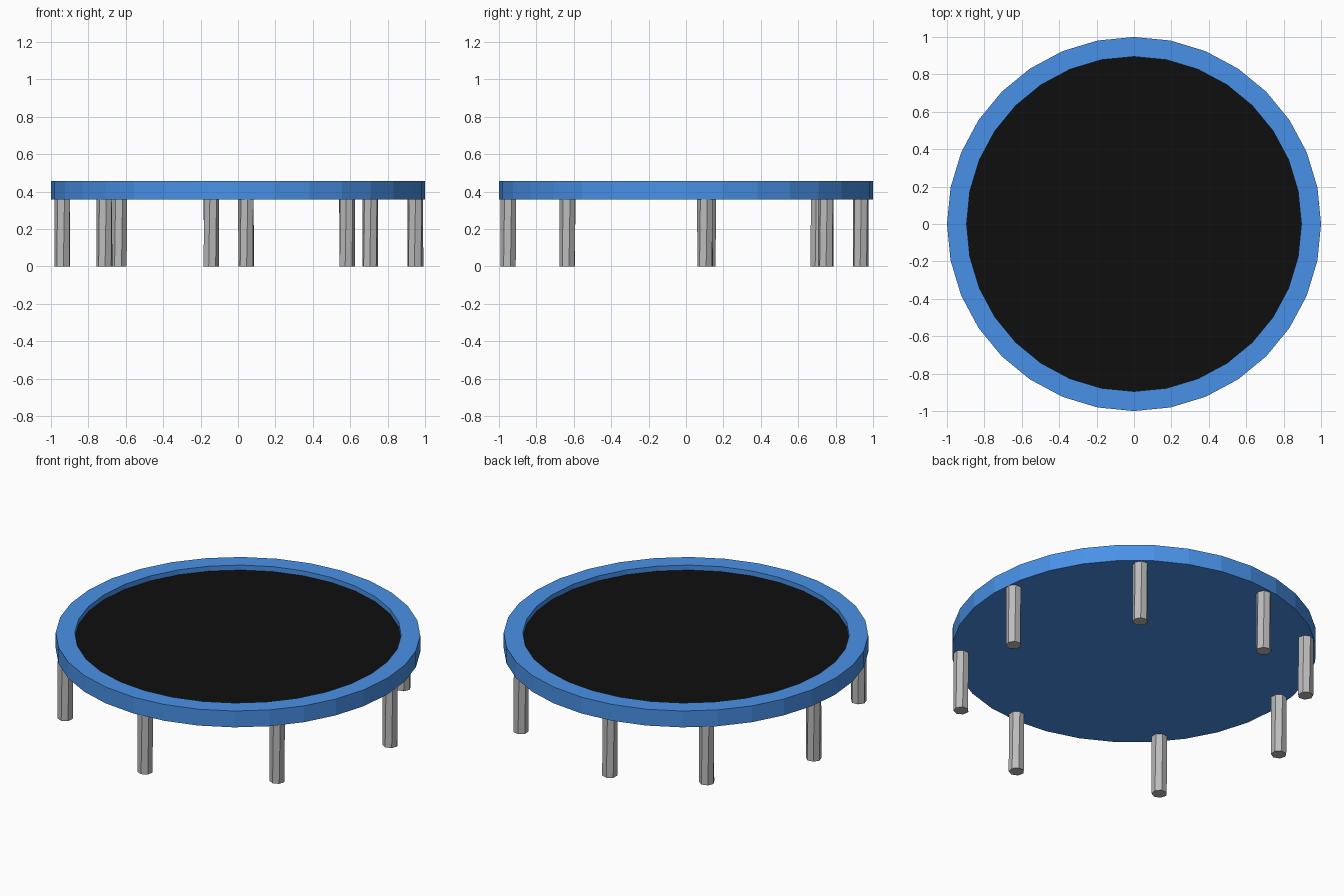
import bpy, bmesh
from math import cos, sin, pi, radians, atan2

if "Cube" in bpy.data.objects:
    bpy.data.objects.remove(bpy.data.objects["Cube"])

SIDES = 32


def ring(bm, r, z, n=SIDES, cx=0, cy=0, turn=0):
    return [bm.verts.new((cx + r * cos(turn + 2 * pi * i / n),
                          cy + r * sin(turn + 2 * pi * i / n), z)) for i in range(n)]


def bridge(bm, a, b):
    n = len(a)
    for i in range(n):
        j = (i + 1) % n
        bm.faces.new((a[i], a[j], b[j], b[i]))


def material(name, color):
    mat = bpy.data.materials.new(name)
    mat.diffuse_color = (*color, 1)
    mat.use_nodes = True
    mat.node_tree.nodes["Principled BSDF"].inputs["Base Color"].default_value = mat.diffuse_color
    return mat


def finish(bm, name, mat):
    bm.normal_update()
    me = bpy.data.meshes.new(name)
    bm.to_mesh(me)
    bm.free()
    me.materials.append(mat)
    ob = bpy.data.objects.new(name, me)
    bpy.context.collection.objects.link(ob)
    return ob


blue = material("blue_padding", (0.066, 0.285, 0.8))
black = material("black_fabric", (0.0047, 0.0047, 0.0047))
grey = material("grey_metal", (0.5, 0.5, 0.5))

# Blue frame: closed underside, outer wall, rim and recessed inner wall
bm = bmesh.new()
loops = [ring(bm, r, z) for r, z in
         ((1, 0.358), (1, 0.457), (0.895, 0.457), (0.895, 0.427))]
bm.faces.new(loops[0][::-1])
for a, b in zip(loops, loops[1:]):
    bridge(bm, a, b)
finish(bm, "padded_frame", blue)

# Black jumping mat closing the recess
bm = bmesh.new()
bm.faces.new(ring(bm, 0.895, 0.427))
finish(bm, "jumping_mat", black)

# Eight slightly twisted legs, unevenly spaced under the rim
LEGS = [(0.948, 0.103), (0.582, 0.748), (-0.144, 0.934), (-0.635, 0.707),
        (-0.938, 0.118), (-0.713, -0.633), (0.044, -0.95), (0.707, -0.633)]
for k, (x, y) in enumerate(LEGS, 1):
    bm = bmesh.new()
    start = atan2(y, x)
    low = ring(bm, 0.043, 0, 7, x, y, start)
    high = ring(bm, 0.043, 0.36, 7, x, y, start + radians(8))
    bm.faces.new(low[::-1])
    bridge(bm, low, high)
    bm.faces.new(high)
    finish(bm, f"leg_{k}", grey)
